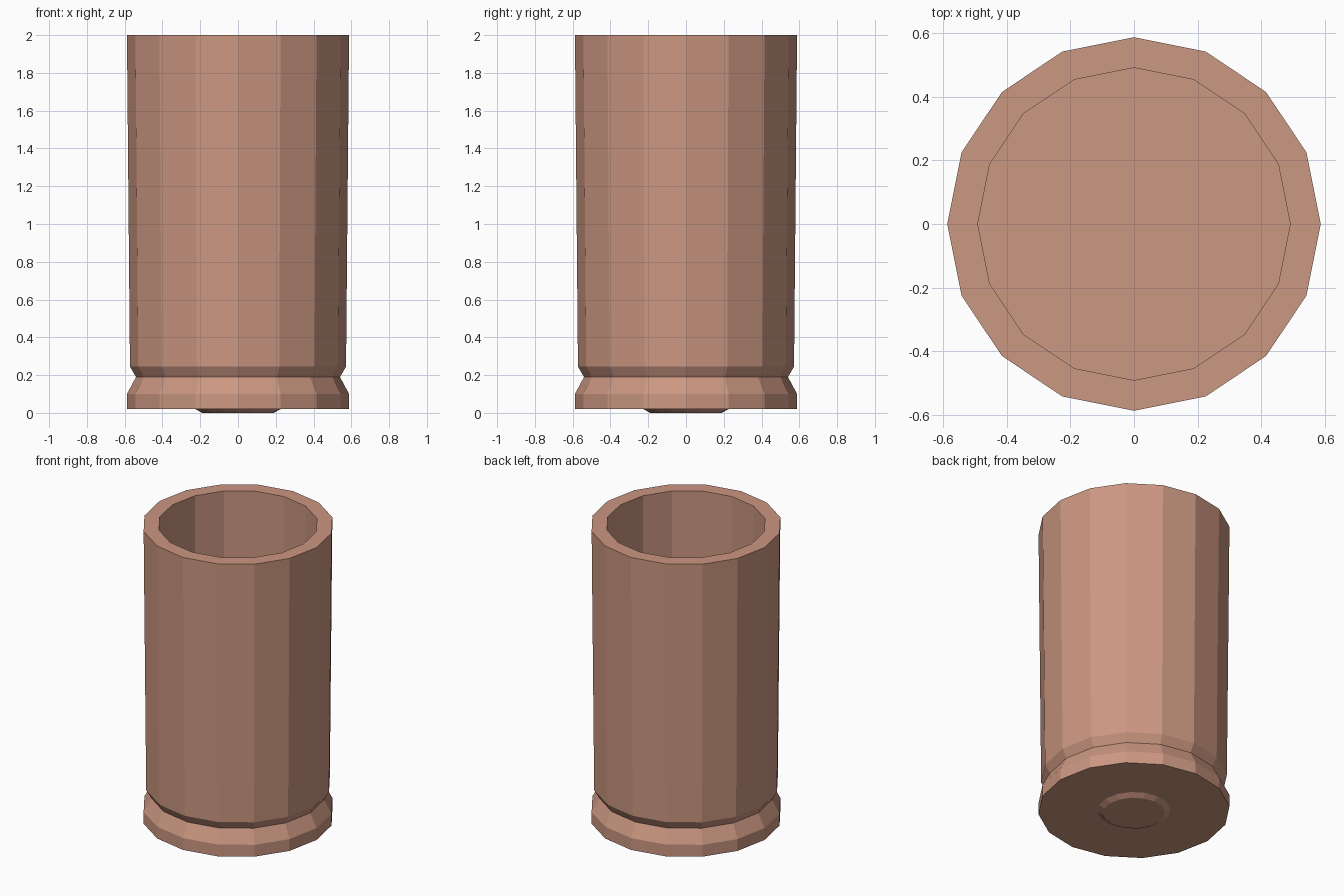
import bpy, bmesh
from math import cos, sin, tau

if "Cube" in bpy.data.objects:
    bpy.data.objects.remove(bpy.data.objects["Cube"])

SIDES = 16

copper = bpy.data.materials.new("copper")
copper.diffuse_color = (0.60, 0.31, 0.22, 1)
copper.use_nodes = True
copper.node_tree.nodes["Principled BSDF"].inputs["Base Color"].default_value = copper.diffuse_color


def lathe(name, profile):
    """Revolve a (radius, z) profile about z and cap both ends."""
    bm = bmesh.new()
    rings = [[bm.verts.new((r * cos(tau * i / SIDES), r * sin(tau * i / SIDES), z))
              for i in range(SIDES)] for r, z in profile]
    for a, b in zip(rings, rings[1:]):
        for i in range(SIDES):
            j = (i + 1) % SIDES
            bm.faces.new((a[i], a[j], b[j], b[i]))
    bm.faces.new(rings[0][::-1])
    bm.faces.new(rings[-1])
    mesh = bpy.data.meshes.new(name)
    bm.to_mesh(mesh)
    bm.free()
    mesh.materials.append(copper)
    obj = bpy.data.objects.new(name, mesh)
    bpy.context.collection.objects.link(obj)
    return obj


# Hollow casing: raised base disc, rim, extractor groove, wall, lip, bore and floor
lathe("casing", [
    (0.19, 0.0), (0.225, 0.02),
    (0.588, 0.02), (0.588, 0.10),
    (0.54, 0.19), (0.572, 0.245),
    (0.588, 2.0), (0.492, 2.0),
    (0.492, 0.22),
])
